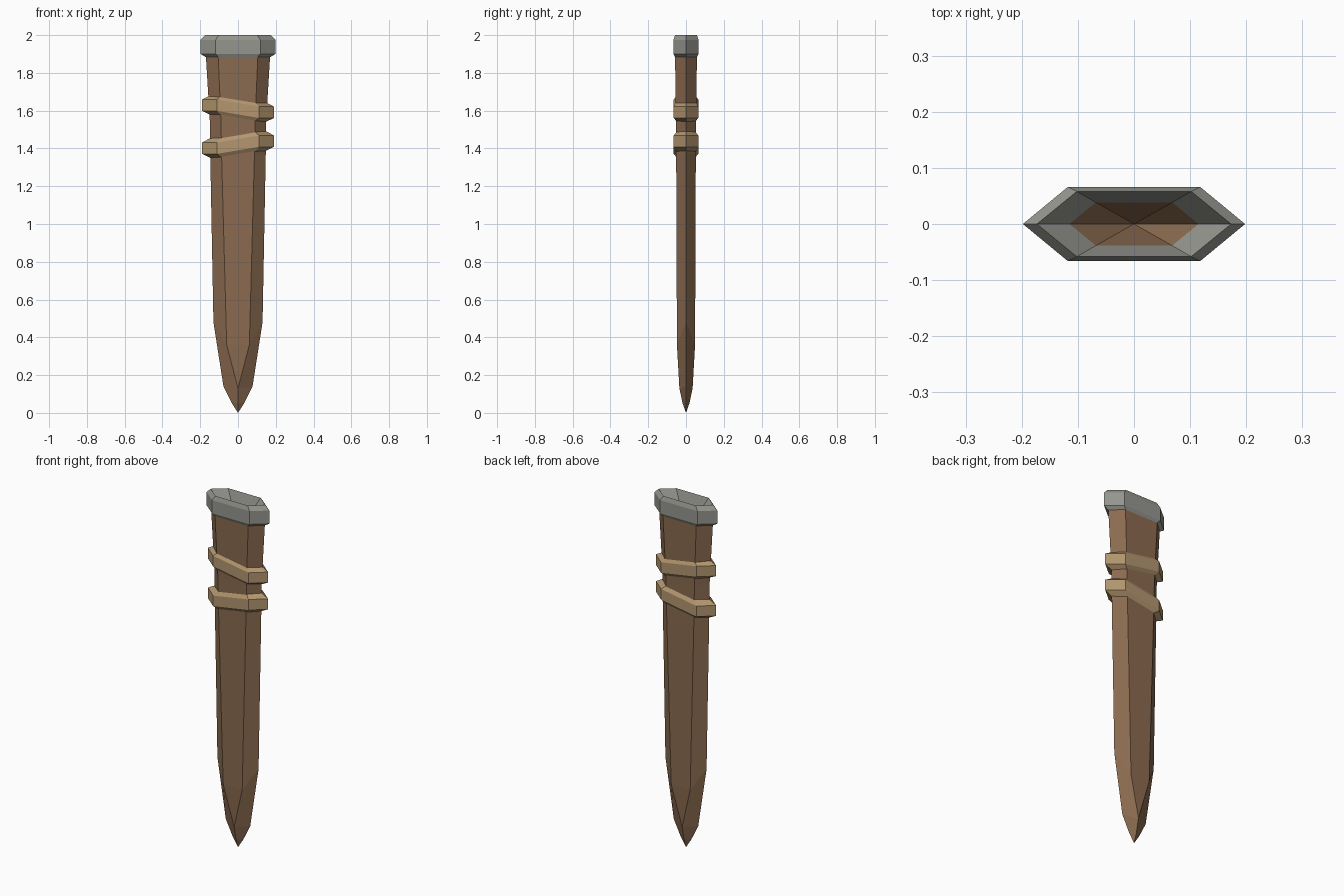
import bpy, bmesh

if "Cube" in bpy.data.objects:
    bpy.data.objects.remove(bpy.data.objects["Cube"])


def material(name, hex_rgb):
    lin = []
    for i in (0, 2, 4):
        c = int(hex_rgb[i:i + 2], 16) / 255
        lin.append(c / 12.92 if c <= 0.04045 else ((c + 0.055) / 1.055) ** 2.4)
    m = bpy.data.materials.new(name)
    m.diffuse_color = (*lin, 1)
    m.use_nodes = True
    m.node_tree.nodes["Principled BSDF"].inputs["Base Color"].default_value = m.diffuse_color
    return m


LEATHER = material("brown leather", "8b6b50")
METAL = material("grey metal", "969690")
CORD = material("tan cord", "b3966f")


def hexagon(a, za, b, y, zb):
    """Flattened hexagon: side points at x=+-a, face corners at (+-b, +-y)."""
    return [(a, 0, za), (b, y, zb), (-b, y, zb), (-a, 0, za), (-b, -y, zb), (b, -y, zb)]


def loft(name, rings, mats, closed=False, inner=None):
    """Skin hexagon rings; 'inner' is the index of the first ring in the second material."""
    bm = bmesh.new()
    vs = [[bm.verts.new(p) for p in r] for r in rings]
    n = len(vs)
    for i in range(n if closed else n - 1):
        lo, hi = vs[i], vs[(i + 1) % n]
        for k in range(6):
            j = (k + 1) % 6
            f = bm.faces.new((lo[k], lo[j], hi[j], hi[k]))
            f.material_index = int(inner is not None and i >= inner)
    bmesh.ops.remove_doubles(bm, verts=bm.verts, dist=0.0005)
    bmesh.ops.recalc_face_normals(bm, faces=bm.faces)
    me = bpy.data.meshes.new(name)
    bm.to_mesh(me)
    bm.free()
    for m in mats:
        me.materials.append(m)
    ob = bpy.data.objects.new(name, me)
    bpy.context.collection.objects.link(ob)
    return ob


def flat(a, b, y, z):
    return hexagon(a, z, b, y, z)


# Sheath body: pointed tip, straight taper up to the collar
loft("sheath_body", [
    hexagon(0, 0, 0, 0, 0),
    hexagon(0.035, 0.055, 0, 0.018, 0.05),
    hexagon(0.077, 0.14, 0, 0.035, 0.13),
    hexagon(0.13, 0.48, 0.06, 0.048, 0.36),
    flat(0.147, 0.087, 0.052, 1.37),
    flat(0.149, 0.09, 0.053, 1.54),
    flat(0.17, 0.105, 0.058, 1.89),
], [LEATHER])

# Metal collar with bevelled rims and a funnel-shaped mouth, brown deep inside
loft("collar", [
    flat(0.165, 0.10, 0.056, 1.88),
    flat(0.198, 0.118, 0.066, 1.90),
    flat(0.198, 0.118, 0.066, 1.975),
    flat(0.173, 0.102, 0.058, 2.0),
    flat(0.115, 0.068, 0.0385, 1.933),
    flat(0, 0, 0, 1.80),
], [METAL, LEATHER], inner=4)


# Two cord bands tilted in opposite directions
def band(name, zc, slope):
    def ring(a, b, y, dz):
        pts = flat(a, b, y, zc + dz)
        return [(px, py, pz + slope * max(-0.11, min(0.11, px))) for px, py, pz in pts]
    loft(name, [ring(0.145, 0.087, 0.050, -0.052), ring(0.19, 0.112, 0.065, -0.03),
                ring(0.19, 0.112, 0.065, 0.03), ring(0.15, 0.09, 0.051, 0.052)],
         [CORD], closed=True)


band("upper_band", 1.61, -0.17)
band("lower_band", 1.42, 0.17)
